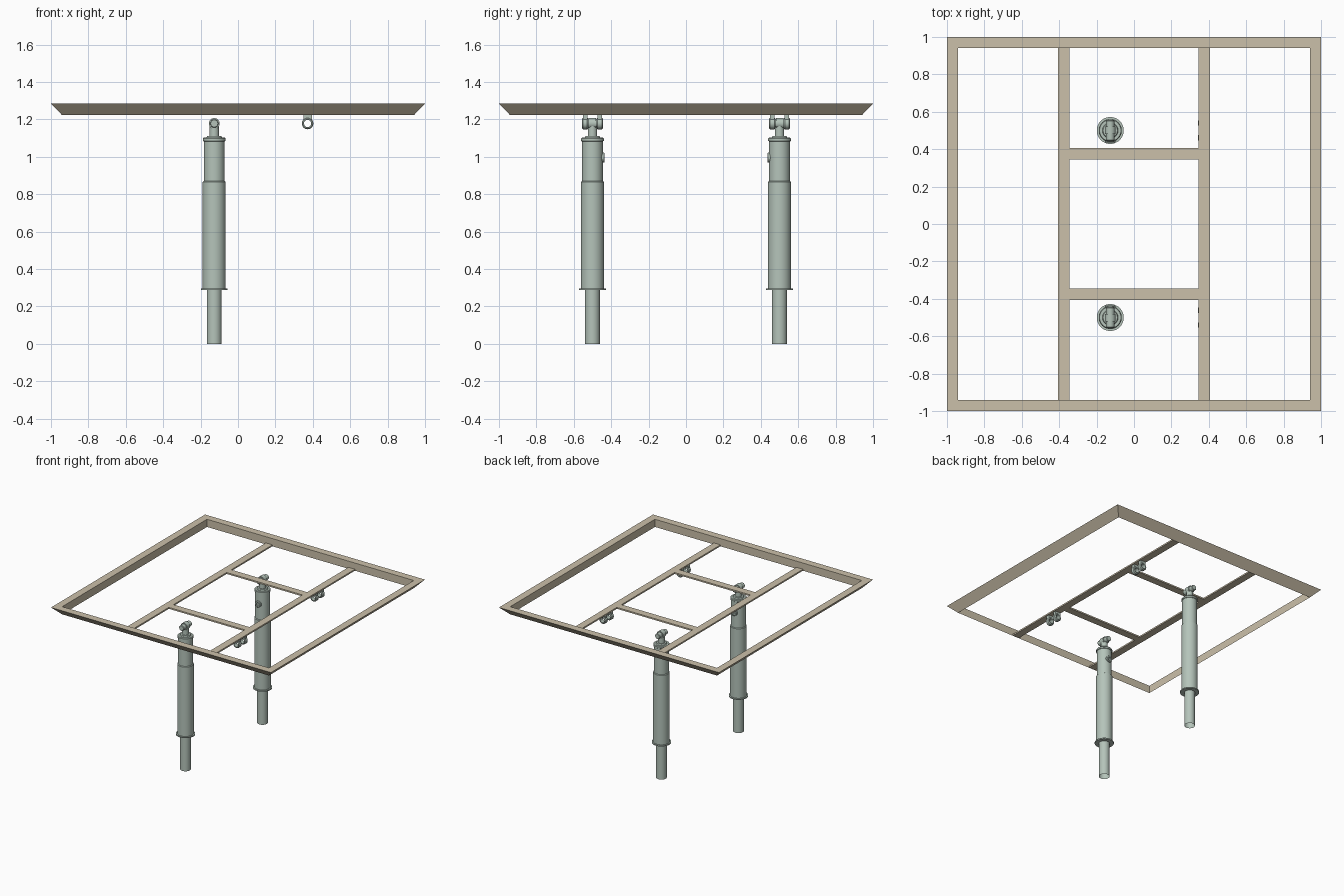
import bpy, bmesh, math
from mathutils import Matrix, Vector

if "Cube" in bpy.data.objects:
    bpy.data.objects.remove(bpy.data.objects["Cube"])


def material(name, rgb):
    m = bpy.data.materials.new(name)
    m.diffuse_color = (*rgb, 1)
    m.use_nodes = True
    m.node_tree.nodes["Principled BSDF"].inputs["Base Color"].default_value = m.diffuse_color
    return m


CREAM = material("cream_frame", (0.60, 0.53, 0.40))
GREY = material("grey_green_metal", (0.46, 0.55, 0.49))


def finish(bm, name, mat, smooth=False):
    bmesh.ops.recalc_face_normals(bm, faces=bm.faces)
    me = bpy.data.meshes.new(name)
    bm.to_mesh(me)
    bm.free()
    me.materials.append(mat)
    ob = bpy.data.objects.new(name, me)
    bpy.context.collection.objects.link(ob)
    if smooth:
        bpy.ops.object.select_all(action='DESELECT')
        ob.select_set(True)
        bpy.context.view_layer.objects.active = ob
        bpy.ops.object.shade_smooth_by_angle(angle=math.radians(35))
    return ob


def box(name, x0, x1, y0, y1, z0, z1, mat):
    bm = bmesh.new()
    bmesh.ops.create_cube(bm, size=1)
    for v in bm.verts:
        v.co = Vector((x0 + (v.co.x + .5) * (x1 - x0),
                       y0 + (v.co.y + .5) * (y1 - y0),
                       z0 + (v.co.z + .5) * (z1 - z0)))
    return finish(bm, name, mat)


def lathe(name, profile, centre, mat, along_y=False, closed=False, n=40):
    """Revolve (radius, height) points about z, or about y."""
    bm = bmesh.new()
    rings = []
    for r, h in profile:
        if r == 0:
            rings.append([bm.verts.new((0, 0, h))] * n)
        else:
            rings.append([bm.verts.new((r * math.cos(math.tau * i / n),
                                        r * math.sin(math.tau * i / n), h)) for i in range(n)])
    pairs = list(zip(rings, rings[1:]))
    if closed:
        pairs.append((rings[-1], rings[0]))
    for a, b in pairs:
        for i in range(n):
            j = (i + 1) % n
            quad = list(dict.fromkeys((a[i], a[j], b[j], b[i])))
            bm.faces.new(quad)
    rot = Matrix.Rotation(math.radians(-90), 4, 'X') if along_y else Matrix()
    bm.transform(Matrix.Translation(centre) @ rot)
    return finish(bm, name, mat, smooth=True)


# Outer frame: triangular section swept around a mitred square
bm = bmesh.new()
section = [(1.0, 1.285), (0.94, 1.285), (0.94, 1.222)]
loops = [[bm.verts.new((sx * d, sy * d, z)) for d, z in section]
         for sx, sy in ((1, 1), (-1, 1), (-1, -1), (1, -1))]
for k in range(4):
    a, b = loops[k], loops[(k + 1) % 4]
    for i in range(3):
        j = (i + 1) % 3
        bm.faces.new((a[i], a[j], b[j], b[i]))
finish(bm, "outer_frame", CREAM)

# Flat inner straps at the bottom of the frame
for s in (-1, 1):
    c = s * 0.375
    box("long_strap", c - .03, c + .03, -.94, .94, 1.222, 1.234, CREAM)
    box("cross_strap", -.345, .345, c - .03, c + .03, 1.222, 1.234, CREAM)

# Telescopic strut profile, bottom to top
strut = [(.040, 0), (.040, .287), (.072, .287), (.072, .296), (.0615, .296),
         (.0615, .866), (.056, .870), (.056, 1.082), (.061, 1.085), (.061, 1.097),
         (.057, 1.102), (.042, 1.102), (.038, 1.111), (.025, 1.111), (.025, 1.165), (0, 1.165)]
X, EYE_Z = -0.127, 1.178

for s in (-1, 1):
    y = s * 0.5
    lathe("strut", strut, (X, y, 0), GREY)
    # Eye and cross pin on top of the strut
    lathe("strut_eye", [(0, -.02), (.029, -.02), (.029, .02), (0, .02)],
          (X, y, EYE_Z), GREY, along_y=True)
    lathe("strut_pin", [(0, -.055), (.019, -.055), (.022, -.051), (.022, .051), (.019, .055), (0, .055)],
          (X, y, EYE_Z), GREY, along_y=True)
    # Port boss facing the middle
    boss = lathe("port_boss", [(.027, -.02), (.027, .005), (.022, .009), (.012, .009), (.012, 0), (0, 0)],
                 (0, 0, 0), GREY, along_y=True, n=24)
    boss.location = (X, y - s * 0.056, 0.995)
    boss.rotation_euler.z = math.pi if s > 0 else 0
    # Two-eared bracket under the strap
    for e in (-1, 1):
        ye = y + e * 0.039
        lathe("bracket_ear", [(.019, -.017), (.025, -.017), (.031, -.011), (.031, .011), (.025, .017), (.019, .017)],
              (.372, ye, EYE_Z), GREY, along_y=True, closed=True)
        box("bracket_plate", .349, .395, ye - .013, ye + .013, 1.197, 1.222, GREY)
